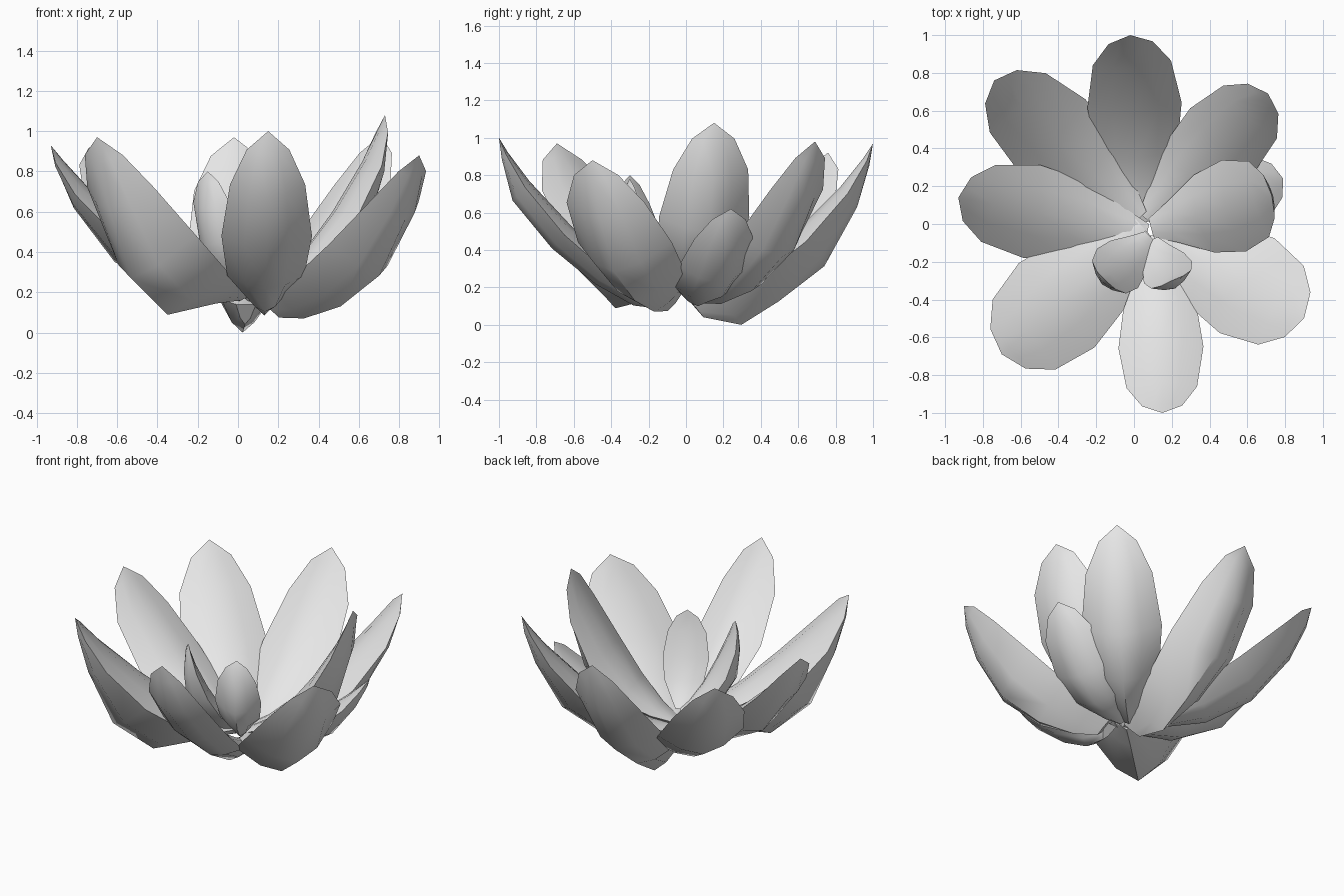
import bpy
import bmesh
from mathutils import Vector

cube = bpy.data.objects.get("Cube")
if cube:
    bpy.data.objects.remove(cube)

# One pale grey for the whole flower
grey = bpy.data.materials.new("pale_grey")
grey.use_nodes = True
colour = (0.8, 0.8, 0.8, 1)
grey.diffuse_color = colour
grey.node_tree.nodes["Principled BSDF"].inputs["Base Color"].default_value = colour

# Rows along a petal: position, width, edge bulge (parts of length)
ROWS = [
    (0.0, 0.2, 0.0),
    (0.1, 0.45, 0.06),
    (0.28, 0.85, 0.12),
    (0.52, 1.0, 0.125),
    (0.78, 0.83, 0.085),
    (0.93, 0.47, 0.035),
]
COLUMNS = (-1, -0.5, 0, 0.5, 1)
# Bulge of the outer spine at each row
SPINE = (0.07, 0.16, 0.24, 0.25, 0.15, 0.06)
SPINE_GENTLE = (0.04, 0.12, 0.2, 0.23, 0.15, 0.06)
SPINE_FLAT = (0.08, 0.15, 0.19, 0.2, 0.16, 0.06)
SPINE_DEEP = (0.14, 0.22, 0.29, 0.3, 0.18, 0.07)
SPINE_LOW = (0.1, 0.225, 0.25, 0.26, 0.16, 0.06)
SPINE_HEAVY = (0.06, 0.15, 0.34, 0.34, 0.19, 0.07)


def petal(name, base, tip, half_width, spine=SPINE):
    """A solid petal: rounded outer shell closed by a nearly flat inner face."""
    base, tip = Vector(base), Vector(tip)
    chord = tip - base
    length = chord.length
    side = chord.cross(Vector((0, 0, 1))).normalized()
    out = side.cross(chord).normalized()
    if out.z > 0:
        out = -out
    bm = bmesh.new()
    outer, inner = [], []
    for (f, width, edge), deep in zip(ROWS, spine):
        def place(c, depth):
            drop = edge + (depth - edge) * (1 - abs(c) ** 1.7)
            return bm.verts.new(base + chord * f + side * c * width * half_width
                                + out * drop * length)
        row = [place(c, deep) for c in COLUMNS]
        outer.append(row)
        inner.append([row[0]] + [place(c, edge * 0.6) for c in COLUMNS[1:-1]] + [row[-1]])
    point = bm.verts.new(tip)
    for grid in (outer, inner):
        for low, high in zip(grid, grid[1:]):
            for i in range(len(COLUMNS) - 1):
                bm.faces.new((low[i], low[i + 1], high[i + 1], high[i]))
        for a, b in zip(grid[-1], grid[-1][1:]):
            bm.faces.new((a, b, point))
    bm.faces.new(outer[0] + inner[0][-2:0:-1])
    bmesh.ops.recalc_face_normals(bm, faces=bm.faces)
    mesh = bpy.data.meshes.new(name)
    bm.to_mesh(mesh)
    bm.free()
    mesh.materials.append(grey)
    obj = bpy.data.objects.new(name, mesh)
    bpy.context.collection.objects.link(obj)
    bpy.ops.object.select_all(action='DESELECT')
    obj.select_set(True)
    bpy.context.view_layer.objects.active = obj
    bpy.ops.object.shade_smooth_by_angle(angle=0.8)


# Ring of large petals
petal("back_petal", (0.04, 0.01, 0.14), (-0.02, 1.0, 0.97), 0.25, SPINE_LOW)
petal("front_petal", (0.13, -0.06, 0.16), (0.15, -1.0, 1.0), 0.225, SPINE_FLAT)
petal("right_petal", (0.07, -0.05, 0.21), (-0.93, 0.14, 0.93), 0.25, SPINE_GENTLE)
petal("left_petal", (0.09, -0.02, 0.2), (0.73, 0.15, 1.08), 0.25)
petal("back_right_petal", (0.03, 0.03, 0.2), (-0.74, 0.76, 0.92), 0.26, SPINE_GENTLE)
petal("back_left_petal", (0.06, 0.03, 0.18), (0.71, 0.69, 0.98), 0.24)
petal("front_right_petal", (0.05, -0.02, 0.22), (-0.7, -0.69, 0.97), 0.3, SPINE_HEAVY)
petal("front_left_petal", (0.12, -0.05, 0.2), (0.9, -0.5, 0.88), 0.29, SPINE_DEEP)

# Short outer petal
petal("outer_petal", (0.1, 0.02, 0.17), (0.79, 0.24, 0.62), 0.2)

# Small upright petals in the middle
petal("inner_right_petal", (0.08, -0.06, 0.24), (-0.15, -0.3, 0.8), 0.15, SPINE_DEEP)
petal("inner_left_petal", (0.1, -0.08, 0.24), (0.2, -0.3, 0.78), 0.14, SPINE_DEEP)
